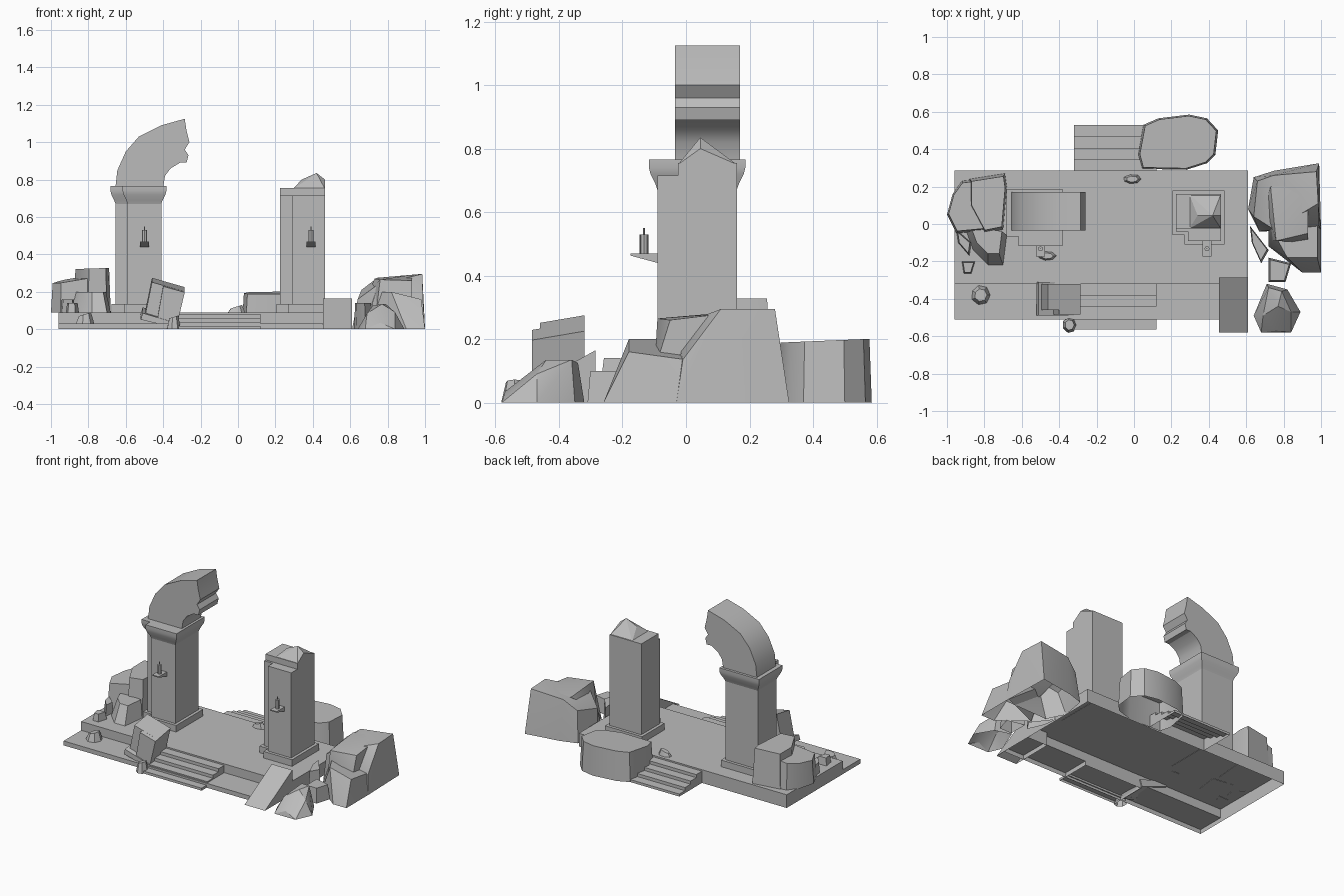
import bpy
import bmesh
import math
import random
from mathutils import Vector

default_cube = bpy.data.objects.get("Cube")
if default_cube:
    bpy.data.objects.remove(default_cube, do_unlink=True)

random.seed(4)
stone = bpy.data.materials.new("grey_stone")
stone.use_nodes = True
stone.diffuse_color = (.5, .5, .5, 1)
stone.node_tree.nodes["Principled BSDF"].inputs["Base Color"].default_value = (.5, .5, .5, 1)


def finish(name, bm, smooth=False):
    """Turn the mesh into an object, leaving parts open where they rest on the ground."""
    bmesh.ops.recalc_face_normals(bm, faces=bm.faces[:])
    grounded = [face for face in bm.faces if all(vert.co.z < .001 for vert in face.verts)]
    bmesh.ops.delete(bm, geom=grounded, context='FACES')
    mesh = bpy.data.meshes.new(name)
    bm.to_mesh(mesh)
    bm.free()
    mesh.materials.append(stone)
    obj = bpy.data.objects.new(name, mesh)
    bpy.context.collection.objects.link(obj)
    if smooth:
        bpy.ops.object.select_all(action='DESELECT')
        obj.select_set(True)
        bpy.context.view_layer.objects.active = obj
        bpy.ops.object.shade_smooth_by_angle(angle=math.radians(30))
    return obj


def prism(name, axis, profile, low, high, smooth=False):
    """Extrude a flat profile along the named axis."""
    def place(u, v, w):
        return {"x": (w, u, v), "y": (u, w, v), "z": (u, v, w)}[axis]
    bm = bmesh.new()
    face = bm.faces.new([bm.verts.new(place(u, v, low)) for u, v in profile])
    result = bmesh.ops.extrude_face_region(bm, geom=[face])
    moved = [item for item in result["geom"] if isinstance(item, bmesh.types.BMVert)]
    shift = Vector(place(0, 0, high - low))
    bmesh.ops.translate(bm, verts=moved, vec=shift)
    return finish(name, bm, smooth)


def hull(name, points, smooth=False):
    """Convex chunk around the given corner points."""
    bm = bmesh.new()
    verts = [bm.verts.new(point) for point in points]
    result = bmesh.ops.convex_hull(bm, input=verts)
    loose = {item for item in result["geom_interior"] + result["geom_unused"]
             if isinstance(item, bmesh.types.BMVert)}
    bmesh.ops.delete(bm, geom=list(loose), context='VERTS')
    bmesh.ops.dissolve_limit(bm, angle_limit=.02, verts=bm.verts[:], edges=bm.edges[:])
    return finish(name, bm, smooth)


def chunk(name, footprint, bottom, top, taper=.9, lean=(0, 0), tilt=(0, 0)):
    """Rock with a tapered, leaning and tilted top over a footprint."""
    middle = sum((Vector(point) for point in footprint), Vector((0, 0))) / len(footprint)
    points = []
    for corner in footprint:
        offset = Vector(corner) - middle
        upper = middle + offset * taper + Vector(lean)
        points.append((*corner, bottom))
        points.append((*upper, top + offset.dot(Vector(tilt))))
    return hull(name, points, True)


def oval(x, y, width, depth, sides):
    """Slightly uneven ring of points."""
    ring = []
    for i in range(sides):
        angle = math.tau * i / sides
        reach = random.uniform(.9, 1)
        ring.append((x + width * reach * math.cos(angle), y + depth * reach * math.sin(angle)))
    return ring


def notched(left, right, front, back):
    """Pillar plan with its front corner cut away."""
    cut_x, cut_y = left + .065, front + .05
    return [(cut_x, front), (right, front), (right, back), (left, back), (left, cut_y), (cut_x, cut_y)]


# Platform with a low terrace along the front
terrace, deck = .03, .09
prism("platform", "x", [(-.51, 0), (-.51, terrace), (-.32, terrace), (-.32, deck),
                        (.285, deck), (.285, 0)], -.96, .61)


# Stairs at the front and the back
def stairs(name, start, direction):
    outline = [(start - direction * .003, 0), (start - direction * .003, .08)]
    for step in range(4):
        height = .08 - step * .021
        outline.append((start + direction * step * .061, height))
        outline.append((start + direction * (step + 1) * .061, height))
    outline.append((outline[-1][0], 0))
    del outline[2]
    prism(name, "x", outline, -.32, .12)


stairs("front_stairs", -.32, -1)
stairs("back_stairs", .285, 1)

# Leaning slab beside the front stairs
prism("leaning_slab", "x", [(-.58, 0), (-.285, .165), (-.285, 0)], .455, .61)


# Pillars, each with a plinth and a bracket holding a candle
def pillar(name, left, right, height, candle_x):
    front, back, lip = -.09, .16, .02
    prism(name + "_plinth", "z", notched(left - lip, right + lip, front - lip, back + lip),
          deck - .002, .135)
    prism(name + "_shaft", "z", notched(left, right, front, back), .13, height)
    prism(name + "_bracket", "x", [(front, .44), (-.175, .463), (-.175, .47), (front, .47)],
          candle_x - .025, candle_x + .025)
    for part, radius, low, high in (("candle", .014, .465, .53), ("wick", .003, .53, .55)):
        prism(name + "_" + part, "z", oval(candle_x, -.132, radius, radius, 8), low, high)


pillar("arch_pillar", -.655, -.41, .68, -.5)
pillar("broken_pillar", .225, .465, .715, .39)

# Flared capital under the arch
bm = bmesh.new()
rings = []
for flare, z in ((0, .67), (.007, .69), (.022, .72), (.027, .74), (.027, .765)):
    plan = notched(-.655 - flare, -.41 + flare, -.09 - flare, .16 + flare)
    rings.append([bm.verts.new((*corner, z)) for corner in plan])
for lower, upper in zip(rings, rings[1:]):
    for i in range(len(lower)):
        j = (i + 1) % len(lower)
        bm.faces.new((lower[i], lower[j], upper[j], upper[i]))
bm.faces.new(rings[0])
bm.faces.new(rings[-1])
finish("capital", bm, True)

# Broken arch rising from the capital
arch = [(-.655, .76), (-.645, .85), (-.6, .95), (-.53, 1.03), (-.41, 1.09), (-.285, 1.125),
        (-.275, 1.06), (-.26, 1), (-.285, .96), (-.265, .93), (-.275, .89),
        (-.31, .89), (-.36, .86), (-.39, .82), (-.4, .76)]
prism("broken_arch", "y", arch, -.035, .17, True)

# Jagged top of the shorter pillar
ledge = [(x, y) for x, y in ((.225, -.025), (.465, -.025), (.465, .16), (.225, .16))]
prism("pillar_ledge", "z", ledge, .7, .755)
ridge = [(.34, .045, .8), (.42, .045, .835), (.465, .045, .8)]
hull("pillar_peak", ridge + [(x, y, .75) for x in (.295, .465) for y in (-.025, .16)])

# Fallen block with a notched corner, dipping towards the front
fallen = [(-.5, .08), (-.46, .275), (-.285, .225), (-.33, .03)]
block_parts = [
    prism("fallen_block", "y", fallen, -.46, -.32),
    prism("fallen_block_face", "y", [(-.435, .06), (-.4, .257), (-.285, .225), (-.33, .03)], -.485, -.46),
    prism("fallen_block_foot", "y", [(-.52, .08), (-.51, .115), (-.31, .055), (-.325, .01)], -.49, -.31)]
for part in block_parts:
    for vert in part.data.vertices:
        vert.co.z = max(.005, vert.co.z + (vert.co.y + .32) * .17)

# Big rock behind the platform
chunk("back_rock", [(.02, .37), (.05, .53), (.13, .565), (.295, .585), (.39, .565), (.45, .5),
                    (.435, .37), (.39, .325), (.28, .29), (.04, .295)], 0, .195, .95, tilt=(0, .04))

# Rock pile at the right end
hull("right_boulder", [(.61, .08, 0), (.64, .25, 0), (.75, .285, 0), (.99, .325, 0), (1, -.03, 0),
                       (.67, -.04, 0), (.66, .23, .21), (.745, .26, .275), (.975, .28, .295),
                       (.985, .11, .295), (.64, .04, .16), (.75, -.03, .24), (.99, -.01, .135)], True)
hull("right_boulder_brow", [(.7, .1, .2), (.73, .2, .27), (.93, .2, .29), (.93, -.05, .26),
                            (.76, -.09, .265), (.74, -.09, .1), (.93, -.1, .1)], True)
hull("right_boulder_foot", [(.72, -.12, 0), (.86, -.2, 0), (.9, -.26, 0), (1, -.26, 0), (1, 0, 0),
                            (.72, 0, .2), (.82, -.18, .2), (.98, -.18, .16), (.98, 0, .135)], True)
chunk("right_shard", [(.62, -.01), (.63, -.1), (.68, -.21), (.72, -.14)], 0, .14, .85)
chunk("right_stone", [(.72, -.18), (.84, -.21), (.81, -.31), (.72, -.31)], 0, .1, .85)
hull("front_rock", [(.71, -.32, 0), (.82, -.35, 0), (.89, -.47, 0), (.84, -.58, 0), (.68, -.58, 0),
                    (.64, -.49, 0), (.72, -.34, .125), (.79, -.36, .135), (.77, -.44, .135),
                    (.84, -.47, .09), (.69, -.49, .085), (.76, -.57, .035)], True)

# Rock pile at the left end
rest = deck - .002
chunk("left_boulder", [(-1, .05), (-.97, .16), (-.92, .23), (-.75, .25), (-.74, -.03), (-.95, -.05)],
      rest, .265, .92, tilt=(.15, .05))
chunk("left_boulder_crown", [(-.88, .1), (-.88, .24), (-.69, .27), (-.68, .2), (-.7, -.03), (-.8, -.05)],
      rest, .325, .9, tilt=(.03, 0))
chunk("left_boulder_foot", [(-.9, -.03), (-.86, -.14), (-.78, -.22), (-.7, -.22), (-.68, -.06)],
      rest, .2, .75, lean=(0, .04))
chunk("left_shard", [(-.95, -.03), (-.94, -.1), (-.88, -.17), (-.87, -.1)], rest, .16, .8)
chunk("left_stone", [(-.92, -.2), (-.85, -.2), (-.87, -.265), (-.91, -.265)], rest, .14, .8)

# Small loose stones
for name, x, y, width, depth, bottom, top in (
        ("apron_stone", -.82, -.38, .052, .055, terrace, .08),
        ("stair_stone", -.345, -.54, .04, .047, 0, .065),
        ("pillar_stone", -.465, -.17, .052, .027, rest, .115),
        ("deck_stone", -.01, .24, .052, .027, rest, .12)):
    chunk(name, oval(x, y, width, depth, 7), bottom, top, .65, tilt=(.2, 0))
